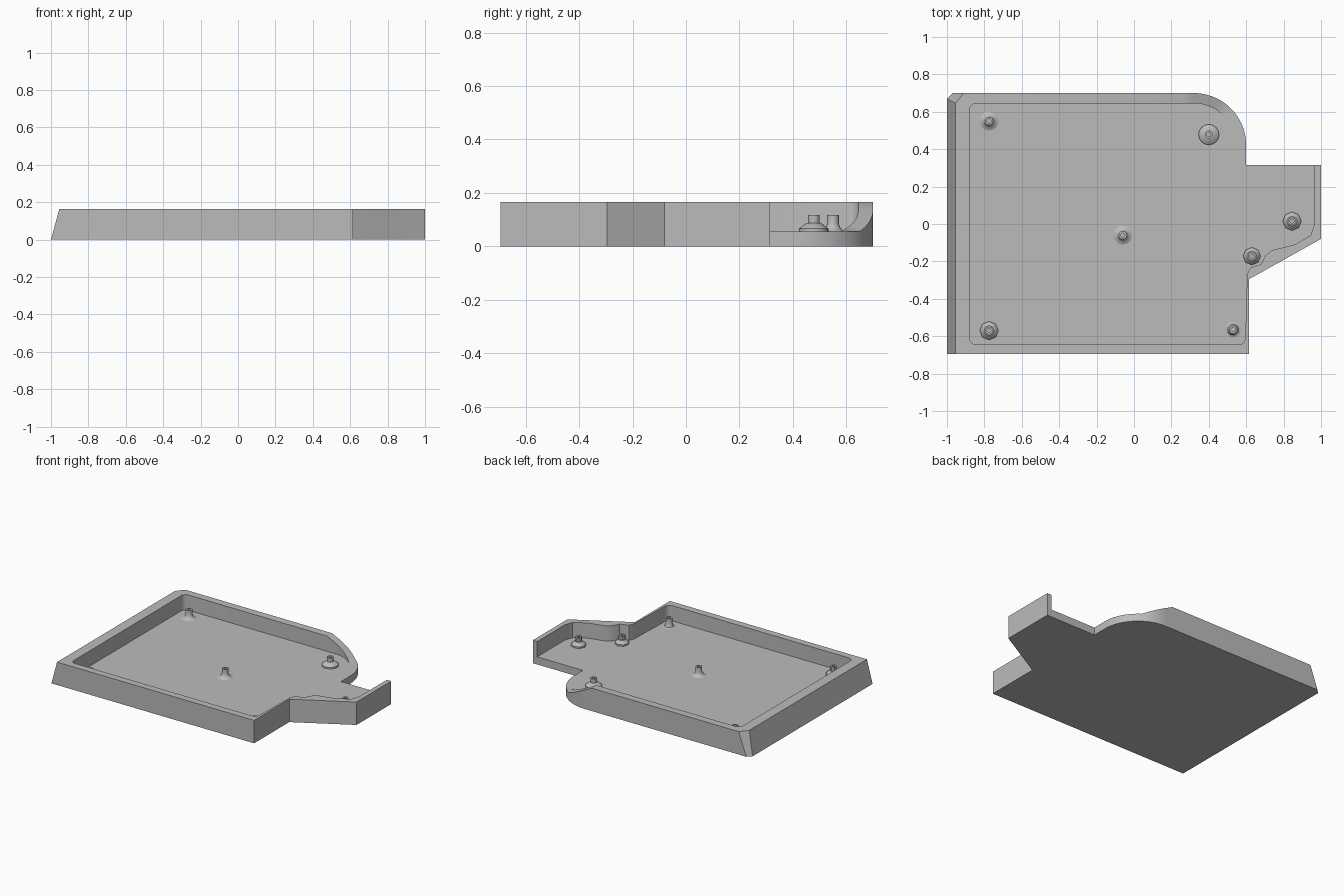
import bpy, bmesh, math

cube = bpy.data.objects.get("Cube")
if cube:
    bpy.data.objects.remove(cube, do_unlink=True)

FLOOR, RIM = 0.055, 0.165

grey = bpy.data.materials.new("plain grey")
grey.use_nodes = True
colour = (0.5, 0.5, 0.5, 1)
grey.diffuse_color = colour
grey.node_tree.nodes["Principled BSDF"].inputs["Base Color"].default_value = colour


def finish(name, bm, angle=30):
    bmesh.ops.recalc_face_normals(bm, faces=bm.faces)
    mesh = bpy.data.meshes.new(name)
    bm.to_mesh(mesh)
    bm.free()
    mesh.materials.append(grey)
    obj = bpy.data.objects.new(name, mesh)
    bpy.context.collection.objects.link(obj)
    bpy.ops.object.select_all(action="DESELECT")
    obj.select_set(True)
    bpy.context.view_layer.objects.active = obj
    bpy.ops.object.shade_smooth_by_angle(angle=math.radians(angle))
    return obj


def corner(cx, cy, start, r=0.035, steps=4):
    """Points round an inner fillet, counter-clockwise through 90 degrees."""
    return [(cx + r * math.cos(math.radians(start + 90 * i / steps)),
             cy + r * math.sin(math.radians(start + 90 * i / steps)))
            for i in range(steps + 1)]


# Tray stations: outer foot, outer rim, inner rim, rim height
stations = []


def station(foot, inner=None, rim=None, z=RIM):
    rim = rim or foot
    inner = inner or rim
    zo, zi = z if isinstance(z, tuple) else (z, z)
    stations.append(((*foot, 0), (*rim, zo), (*inner, zi), (*inner, FLOOR)))


# Front wall with rounded inner corners
for p in corner(-0.845, -0.61, 180):
    station((-1, -0.695), p, (-0.955, -0.695))
for p in corner(0.56, -0.61, 270):
    station((0.615, -0.695), p)

# Stepped right wall and the slanted side of the tab
station((0.615, -0.295), (0.605, -0.27))
for outer, inner in [((0.635, -0.284), (0.62, -0.235)), ((0.68, -0.259), (0.68, -0.215)),
                     ((0.71, -0.242), (0.705, -0.165)), ((0.74, -0.225), (0.74, -0.14)),
                     ((0.86, -0.158), (0.86, -0.11)), ((0.96, -0.102), (0.945, -0.06)),
                     ((1, -0.08), (0.965, 0.0))]:
    station(outer, inner)

# Tab end wall, then the open edge level with the floor
station((1, 0.315), (0.965, 0.315))
station((1, 0.315), (0.965, 0.315), z=FLOOR)
station((0.6, 0.315), z=FLOOR)


# Round back corner where the wall ramps down to the floor
def ramp(x):
    return max(FLOOR, min(RIM, RIM - 0.5 * (x - 0.26)))


for i in range(19):
    a = math.radians(5 * i)
    c, s = math.cos(a), math.sin(a)
    outer = (0.32 + 0.28 * c, 0.42 + 0.28 * s)
    inner = (0.32 + 0.225 * c, 0.42 + 0.225 * s)
    if i < 7:
        station(outer, z=FLOOR)
    else:
        station(outer, inner, z=(ramp(outer[0]), ramp(inner[0])))
station((0.26, 0.7), (0.26, 0.645))

# Back wall, chamfered corner and sloping left wall
fillet = corner(-0.845, 0.61, 90)
for p in fillet[:3]:
    station((-0.97, 0.7), p, (-0.91, 0.7))
for p in fillet[2:]:
    station((-1, 0.67), p, (-0.955, 0.645))

bm = bmesh.new()
rings = [[bm.verts.new(p) for p in st] for st in stations]
for a, b in zip(rings, rings[1:] + rings[:1]):
    for k in range(3):
        bm.faces.new((a[k], b[k], b[k + 1], a[k + 1]))
bm.faces.new([r[0] for r in reversed(rings)])
bm.faces.new([r[3] for r in rings])
bmesh.ops.remove_doubles(bm, verts=bm.verts, dist=0.0005)
bmesh.ops.dissolve_degenerate(bm, edges=bm.edges, dist=0.0005)
finish("tray", bm)


# Hollow mounting posts: a turned profile of radius and height
def post(name, x, y, base, sides, mound=False):
    if mound:
        profile = [(base, 0.052), (base * 0.6, 0.06), (0.026, 0.072), (0.022, 0.085)]
    else:
        profile = [(base, 0.05), (base, 0.066), (0.027, 0.088), (0.022, 0.088)]
    profile += [(0.022, 0.118), (0.011, 0.118), (0.011, 0.08)]
    bm = bmesh.new()
    loops = []
    for r, z in profile:
        n = [2 * math.pi * i / sides for i in range(sides)]
        loops.append([bm.verts.new((x + r * math.cos(t), y + r * math.sin(t), z)) for t in n])
    for lo, hi in zip(loops, loops[1:]):
        for i in range(sides):
            j = (i + 1) % sides
            bm.faces.new((lo[i], lo[j], hi[j], hi[i]))
    bm.faces.new(loops[0][::-1])
    bm.faces.new(loops[-1])
    finish(name, bm, 40)


post("back_right_post", -0.775, 0.55, 0.06, 16, True)
post("back_left_post", 0.40, 0.478, 0.055, 16)
post("centre_post", -0.06, -0.06, 0.06, 12, True)
post("tab_post", 0.845, 0.015, 0.05, 8)
post("tab_root_post", 0.63, -0.172, 0.047, 8)
post("front_right_post", -0.775, -0.57, 0.05, 8)
post("front_left_post", 0.53, -0.565, 0.05, 12, True)
